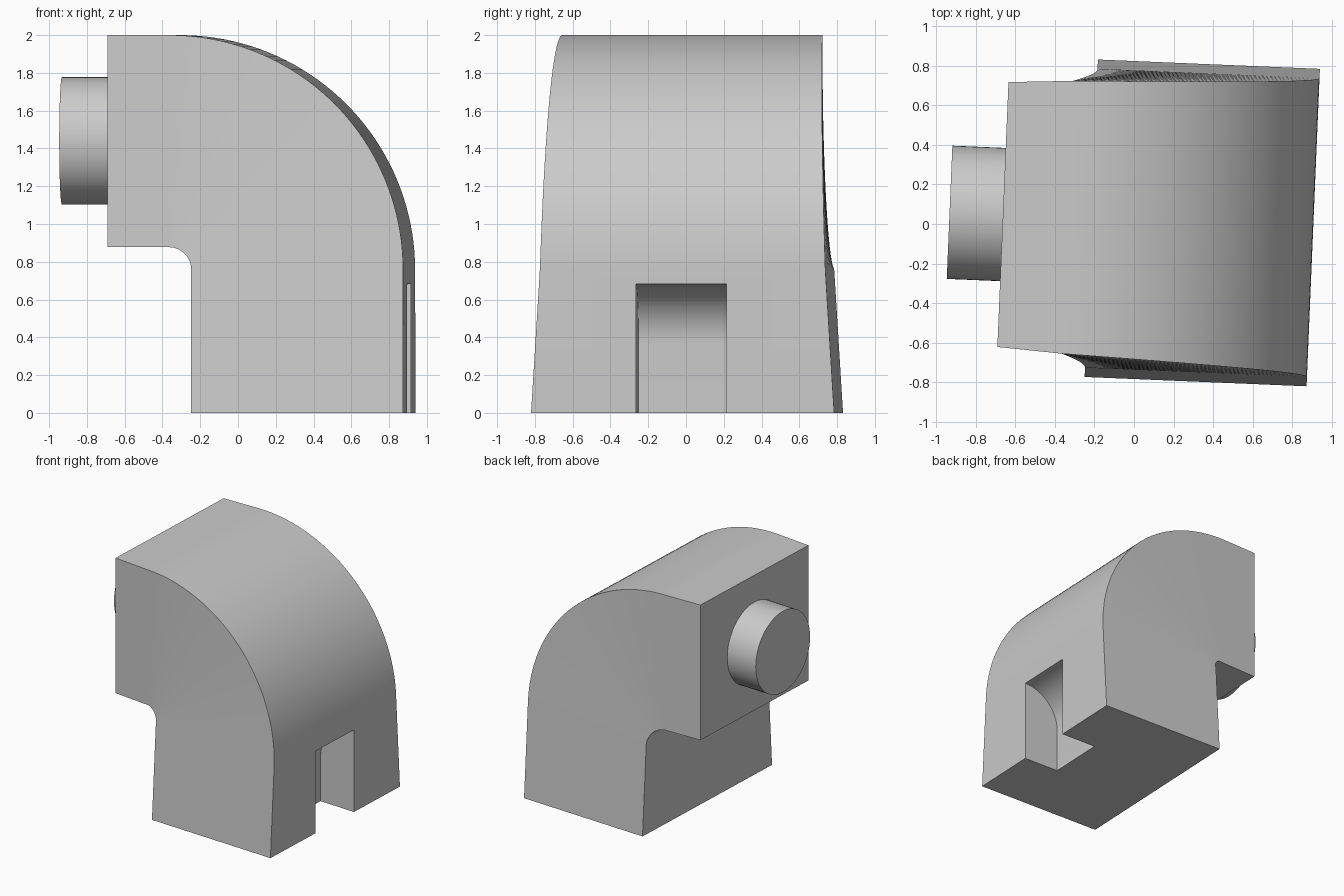
import bpy, bmesh, math

if "Cube" in bpy.data.objects:
    bpy.data.objects.remove(bpy.data.objects["Cube"])

TILT = -0.042          # slight turn about z
V0 = 0.02              # middle of the depth
N = 40                 # steps around the bend

grey = bpy.data.materials.new("plain grey")
grey.diffuse_color = (0.6, 0.6, 0.6, 1)
grey.use_nodes = True
grey.node_tree.nodes["Principled BSDF"].inputs["Base Color"].default_value = grey.diffuse_color


def finish(name, bm):
    bmesh.ops.recalc_face_normals(bm, faces=bm.faces[:])
    me = bpy.data.meshes.new(name)
    bm.to_mesh(me)
    bm.free()
    me.materials.append(grey)
    ob = bpy.data.objects.new(name, me)
    bpy.context.collection.objects.link(ob)
    ob.rotation_euler.z = TILT
    return ob


def smooth(ob):
    bpy.ops.object.select_all(action='DESELECT')
    ob.select_set(True)
    bpy.context.view_layer.objects.active = ob
    bpy.ops.object.shade_smooth_by_angle(angle=math.radians(30))


# Elbow: rectangular section swept up and around to the left, narrowing in depth
R_IN, R_OUT = 0.12, 1.243
CU, CZ = -0.337, 0.757
END_U = -0.664
R_MID = (R_IN + R_OUT) / 2
ARC = R_MID * math.pi / 2
TOTAL = CZ + ARC + (CU - END_U)

stations = [(0.0, (CU + R_IN, 0), (CU + R_OUT, 0))]
for i in range(N + 1):
    a = math.pi / 2 * i / N
    c, s = math.cos(a), math.sin(a)
    stations.append((CZ + ARC * i / N,
                     (CU + R_IN * c, CZ + R_IN * s),
                     (CU + R_OUT * c, CZ + R_OUT * s)))
stations.append((TOTAL, (END_U, CZ + R_IN), (END_U, CZ + R_OUT)))

bm = bmesh.new()
rings = []
for d, inner, outer in stations:
    h = 0.803 + (0.67 - 0.803) * d / TOTAL
    rings.append([bm.verts.new((u, V0 + sgn * h, z))
                  for (u, z), sgn in ((inner, -1), (outer, -1), (outer, 1), (inner, 1))])
for a, b in zip(rings, rings[1:]):
    for k in range(4):
        m = (k + 1) % 4
        bm.faces.new((a[k], a[m], b[m], b[k]))
bm.faces.new(rings[0])
bm.faces.new(rings[-1])
elbow = finish("elbow_body", bm)

# Notch cutter: flat back wall with a quarter-round ceiling
U_OUT, DEPTH, TOP = CU + R_OUT, 0.317, 0.682
profile = [(U_OUT + 0.1, -0.1), (U_OUT + 0.1, TOP)]
for i in range(17):
    a = math.pi / 2 * i / 16
    profile.append((U_OUT - DEPTH * math.sin(a), TOP - DEPTH + DEPTH * math.cos(a)))
profile.append((U_OUT - DEPTH, -0.1))
bm = bmesh.new()
face = bm.faces.new([bm.verts.new((u, -0.227, z)) for u, z in profile])
ext = bmesh.ops.extrude_face_region(bm, geom=[face])
bmesh.ops.translate(bm, vec=(0, 0.48, 0),
                    verts=[g for g in ext["geom"] if isinstance(g, bmesh.types.BMVert)])
cutter = finish("notch_cutter", bm)
cutter.hide_render = True

bpy.context.view_layer.objects.active = elbow
mod = elbow.modifiers.new("notch", 'BOOLEAN')
mod.operation = 'DIFFERENCE'
mod.solver = 'EXACT'
mod.object = cutter
bpy.ops.object.modifier_apply(modifier=mod.name)
bpy.data.objects.remove(cutter)
smooth(elbow)

# Round spigot on the left end
bm = bmesh.new()
bmesh.ops.create_cone(bm, cap_ends=True, segments=64, radius1=0.337, radius2=0.337, depth=0.31)
for v in bm.verts:
    x, y, z = v.co
    v.co = (z - 0.934 + 0.155, y + V0, x + 1.44)
smooth(finish("spigot", bm))
